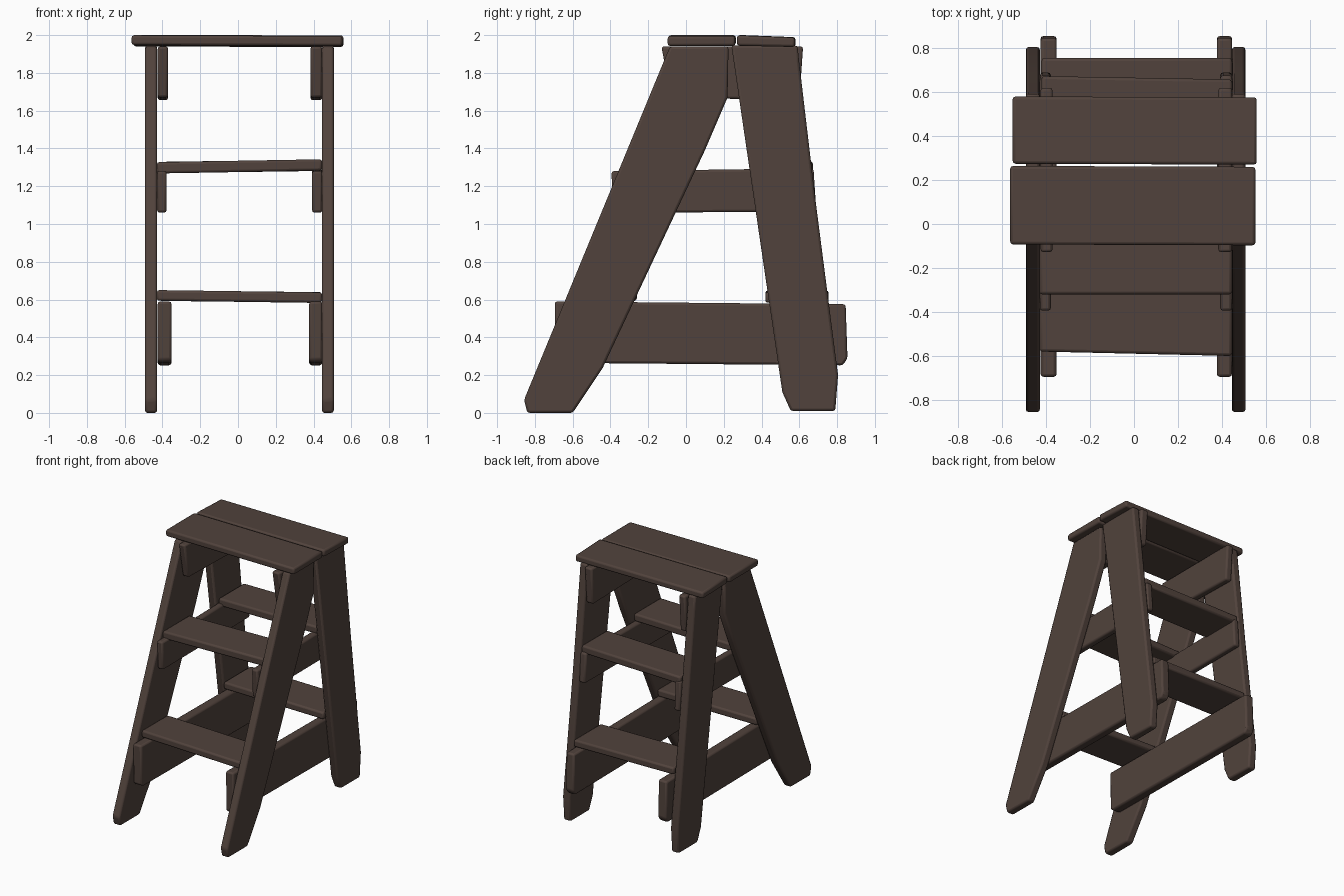
import bpy, bmesh

if "Cube" in bpy.data.objects:
    bpy.data.objects.remove(bpy.data.objects["Cube"])

wood = bpy.data.materials.new("dark brown wood")
wood.diffuse_color = (0.082, 0.055, 0.045, 1)
wood.use_nodes = True
wood.node_tree.nodes["Principled BSDF"].inputs["Base Color"].default_value = wood.diffuse_color


def board(name, profile, x0, x1, dy=0.0, dz=0.0, bevel=0.013):
    """Extrude a (y, z) outline from x0 to x1; the far end is shifted by dy, dz."""
    bm = bmesh.new()
    a = [bm.verts.new((x0, y - dy / 2, z - dz / 2)) for y, z in profile]
    b = [bm.verts.new((x1, y + dy / 2, z + dz / 2)) for y, z in profile]
    n = len(profile)
    bm.faces.new(a)
    bm.faces.new(b[::-1])
    for i in range(n):
        bm.faces.new((a[i], b[i], b[(i + 1) % n], a[(i + 1) % n]))
    bmesh.ops.recalc_face_normals(bm, faces=bm.faces)
    me = bpy.data.meshes.new(name)
    bm.to_mesh(me)
    bm.free()
    me.materials.append(wood)
    ob = bpy.data.objects.new(name, me)
    bpy.context.collection.objects.link(ob)
    m = ob.modifiers.new("soft edges", 'BEVEL')
    m.width = bevel
    m.segments = 2
    m.limit_method = 'ANGLE'
    m.angle_limit = 0.5
    bpy.context.view_layer.objects.active = ob
    ob.select_set(True)
    bpy.ops.object.shade_smooth_by_angle(angle=0.6)
    ob.select_set(False)
    return ob


def rect(y0, y1, z0, z1):
    return [(y0, z0), (y1, z0), (y1, z1), (y0, z1)]


front_leg = [(-0.84, 0.0), (-0.60, 0.0), (-0.44, 0.24), (0.10, 1.39), (0.22, 1.67),
             (0.225, 1.94), (-0.085, 1.94), (-0.857, 0.07)]
back_leg = [(0.555, 0.01), (0.79, 0.01), (0.805, 0.2), (0.685, 1.13), (0.60, 1.85),
            (0.59, 1.945), (0.24, 1.945), (0.51, 0.11)]
low_rail = [(-0.69, 0.28), (-0.66, 0.265), (0.83, 0.252), (0.855, 0.29), (0.845, 0.575),
            (-0.695, 0.59)]
mid_rail = [(-0.385, 1.06), (0.69, 1.065), (0.675, 1.295), (-0.395, 1.28)]
top_rail = [(-0.08, 1.67), (0.60, 1.655), (0.62, 1.94), (-0.13, 1.94)]

# legs and inner side rails
for side, leg_x, rails in (
        ("left", (-0.492, -0.428), ((-0.425, -0.352), (-0.428, -0.378), (-0.425, -0.37))),
        ("right", (0.445, 0.507), ((0.377, 0.446), (0.392, 0.446), (0.383, 0.446)))):
    board(side + "_front_leg", front_leg, *leg_x)
    board(side + "_back_leg", back_leg, *leg_x)
    board(side + "_low_rail", low_rail, *rails[0])
    board(side + "_middle_rail", mid_rail, *rails[1])
    board(side + "_top_rail", top_rail, *rails[2])

# treads, front and back
board("front_low_tread", rect(-0.59, -0.27, 0.588, 0.644), -0.43, 0.445, -0.02, -0.012)
board("front_middle_tread", rect(-0.32, 0.01, 1.275, 1.335), -0.43, 0.445, 0.0, 0.015)
board("back_low_tread", rect(0.42, 0.755, 0.588, 0.644), -0.42, 0.445, 0.0, -0.01)
board("back_middle_tread", rect(0.35, 0.665, 1.275, 1.335), -0.42, 0.445, -0.015, 0.012)

# top planks
board("front_top_plank", rect(-0.095, 0.262, 1.945, 1.997), -0.563, 0.552, -0.004, -0.005)
board("back_top_plank", [(0.272, 1.945), (0.578, 1.938), (0.578, 1.988), (0.272, 2.0)],
      -0.552, 0.558, -0.004, -0.002)
